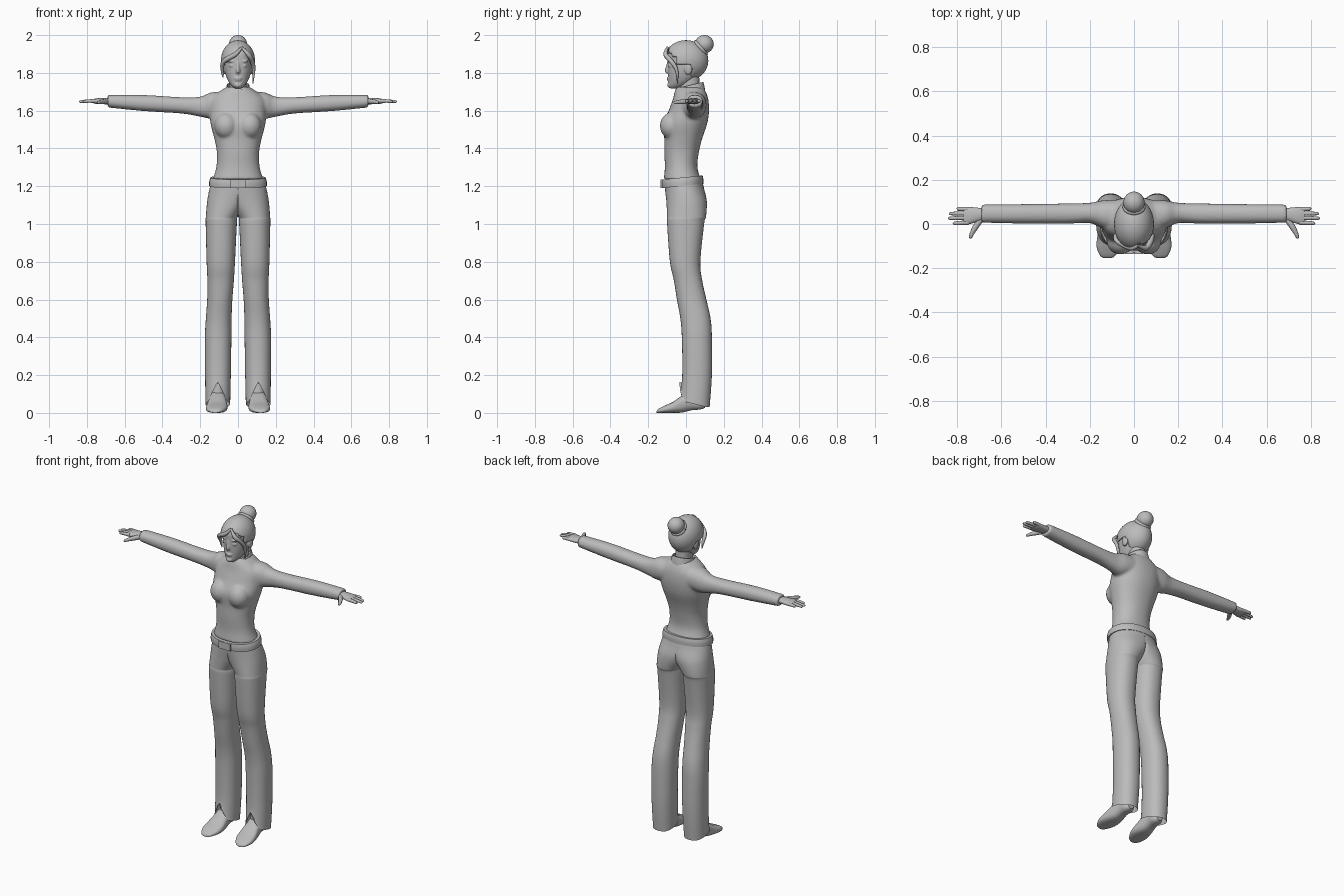
import bpy, bmesh, math
from mathutils import Vector, Matrix

if "Cube" in bpy.data.objects:
    bpy.data.objects.remove(bpy.data.objects["Cube"])

grey = bpy.data.materials.new("plain grey")
grey.diffuse_color = (0.5, 0.5, 0.5, 1)
grey.use_nodes = True
grey.node_tree.nodes["Principled BSDF"].inputs["Base Color"].default_value = grey.diffuse_color


def spline(keys, sub):
    """Smooth in-between values for a list of key tuples."""
    out = []
    for i in range(len(keys) - 1):
        a, b, c, d = (keys[max(0, min(len(keys) - 1, i + k))] for k in (-1, 0, 1, 2))
        for s in range(sub):
            t = s / sub
            out.append([0.5 * (2 * q + (r - p) * t + (2 * p - 5 * q + 4 * r - w) * t * t
                               + (3 * q - p - 3 * r + w) * t ** 3)
                        for p, q, r, w in zip(a, b, c, d)])
    return out + [list(keys[-1])]


def skin(bm, rings, cap=True):
    vs = [[bm.verts.new(p) for p in r] for r in rings]
    n = len(vs[0])
    for a, b in zip(vs, vs[1:]):
        for i in range(n):
            bm.faces.new((a[i], a[(i + 1) % n], b[(i + 1) % n], b[i]))
    if cap:
        bm.faces.new(vs[0])
        bm.faces.new(vs[-1])


def loft(bm, axis, keys, seg=36, sub=4, p=2.2, cap=True, warp=None):
    """Keys: position along axis, then low/high limits on the two other axes."""
    rings = []
    for t, a0, a1, b0, b1 in spline(keys, sub):
        ring = []
        for i in range(seg):
            w = 2 * math.pi * i / seg
            c, s = math.cos(w), math.sin(w)
            a = (a0 + a1) / 2 + (a1 - a0) / 2 * math.copysign(abs(c) ** (2 / p), c)
            b = (b0 + b1) / 2 + (b1 - b0) / 2 * math.copysign(abs(s) ** (2 / p), s)
            v = Vector({'x': (t, a, b), 'y': (a, t, b), 'z': (a, b, t)}[axis])
            ring.append(warp(v) if warp else v)
        rings.append(ring)
    skin(bm, rings, cap)


def sym(keys):
    return [(z, -r, r, f, b) for z, r, f, b in keys]


def ball(bm, c, r, seg=24):
    bmesh.ops.create_uvsphere(bm, u_segments=seg, v_segments=seg // 2 + 4, radius=1,
                              matrix=Matrix.Translation(c) @ Matrix.Diagonal((*r, 1)))


def tube(bm, keys, seg=10, sub=4):
    """Keys: x, y, z, radius."""
    pts = spline(keys, sub)
    rings = []
    for i, k in enumerate(pts):
        d = Vector(pts[min(i + 1, len(pts) - 1)][:3]) - Vector(pts[max(i - 1, 0)][:3])
        q = d.to_track_quat('Z', 'Y')
        rings.append([Vector(k[:3]) + q @ Vector((k[3] * math.cos(2 * math.pi * j / seg),
                      k[3] * math.sin(2 * math.pi * j / seg), 0)) for j in range(seg)])
    skin(bm, rings)


def finish(name, bm, mirror=False, voxel=0, solid=0):
    bmesh.ops.remove_doubles(bm, verts=bm.verts, dist=1e-5)
    bmesh.ops.recalc_face_normals(bm, faces=bm.faces)
    me = bpy.data.meshes.new(name)
    bm.to_mesh(me)
    bm.free()
    me.materials.append(grey)
    o = bpy.data.objects.new(name, me)
    bpy.context.collection.objects.link(o)
    bpy.ops.object.select_all(action='DESELECT')
    o.select_set(True)
    bpy.context.view_layer.objects.active = o
    bpy.ops.object.shade_smooth_by_angle(angle=math.radians(50))
    if mirror:
        o.modifiers.new("mirror", 'MIRROR').use_mirror_merge = False
    if solid:
        m = o.modifiers.new("thickness", 'SOLIDIFY')
        m.thickness = solid
    if voxel:
        m = o.modifiers.new("blend", 'REMESH')
        m.mode, m.voxel_size, m.use_smooth_shade = 'VOXEL', voxel, True
        m = o.modifiers.new("soften", 'SMOOTH')
        m.factor, m.iterations = 0.5, 4
    return o


# Sweater: torso, bust and sleeves blended together
bm = bmesh.new()
loft(bm, 'z', sym([(1.235, .135, -.118, .08), (1.30, .115, -.112, .06), (1.38, .112, -.115, .068),
                   (1.45, .125, -.115, .085), (1.53, .145, -.12, .112), (1.60, .15, -.092, .122),
                   (1.66, .145, -.07, .118), (1.70, .10, -.06, .105), (1.725, .062, -.05, .09)]))
for s in (-1, 1):
    ball(bm, (s * .062, -.076, 1.52), (.062, .062, .07))
    loft(bm, 'x', [(s * x, *r) for x, *r in [
        (.05, -.04, .11, 1.57, 1.70), (.14, -.02, .107, 1.558, 1.697), (.2, .004, .096, 1.568, 1.674),
        (.3, .002, .093, 1.585, 1.671), (.5, .002, .09, 1.598, 1.683), (.69, .006, .088, 1.617, 1.683)]])
finish("sweater", bm, voxel=.008)

# Collar, tilted up towards the back
bm = bmesh.new()
loft(bm, 'z', sym([(1.68, .074, -.07, .102), (1.705, .066, -.064, .098), (1.732, .06, -.058, .092)]), cap=False,
     warp=lambda v: Vector((v.x, v.y, v.z + .25 * (v.y - .01) - (.02 if v.y < -.04 and abs(v.x) < .02 else 0))))
finish("collar", bm, solid=.006)

# Belt and buckle
bm = bmesh.new()
loft(bm, 'z', sym([(1.203, .153, -.128, .092), (1.228, .152, -.13, .092), (1.248, .146, -.128, .088)]),
     warp=lambda v: Vector((v.x, v.y, v.z + .1 * v.y)))
finish("belt", bm)
bm = bmesh.new()
bmesh.ops.create_cube(bm, size=1, matrix=Matrix.Translation((0, -.127, 1.213)) @ Matrix.Diagonal((.08, .016, .044, 1)))
finish("buckle", bm)


# Trousers: flared legs meeting on the centre line, slit open at the front hem
def trouser_shape(v):
    hem = .065 - .25 * (v.y + .03)
    if v.y < .03:
        hem = max(hem, .05 + .115 * (1 - abs(v.x - .108) / .056))
    return Vector((max(v.x, 0), v.y, max(v.z, hem if v.z < .2 else 0)))


bm = bmesh.new()
loft(bm, 'z', [(1.235, -.135, .135, -.115, .085), (1.19, -.148, .15, -.112, .095), (1.12, -.07, .163, -.104, .11),
               (1.04, .0, .17, -.1, .106), (1.0, .006, .171, -.1, .096), (.8, .016, .166, -.085, .076),
               (.7, .022, .162, -.064, .086), (.6, .03, .163, -.048, .108), (.5, .034, .17, -.03, .13),
               (.4, .035, .175, -.022, .137), (.2, .038, .174, -.02, .137), (.03, .042, .172, -.034, .125)],
     seg=48, sub=8, cap=False, warp=trouser_shape)
finish("trousers", bm, mirror=True)

# Shoes with ankles
bm = bmesh.new()
loft(bm, 'y', [(-.155, .105, .135, .0, .01), (-.145, .086, .152, .0, .022), (-.11, .064, .168, .0, .04),
               (-.07, .056, .168, .0, .058), (-.02, .06, .158, .002, .092), (.03, .066, .148, .014, .12),
               (.075, .068, .142, .018, .1), (.1, .085, .125, .026, .08)], p=2.6)
loft(bm, 'z', [(.06, .068, .146, -.005, .085), (.12, .07, .142, .0, .085), (.22, .068, .144, .0, .09)])
finish("shoes", bm, mirror=True)

# Hands: palm, four fingers and a thumb
bm = bmesh.new()
loft(bm, 'x', [(.67, .02, .07, 1.634, 1.668), (.71, .01, .074, 1.634, 1.668), (.75, -.002, .077, 1.636, 1.665),
               (.772, .0, .074, 1.641, 1.66)], seg=20)
for y0, y1, tip in ((.006, .003, .82), (.028, .026, .84), (.048, .047, .836), (.067, .07, .803)):
    tube(bm, [(.75, y0, 1.651, .010), (.79, (y0 + y1) / 2, 1.651, .0095), (tip - .006, y1, 1.648, .007),
              (tip, y1, 1.647, .002)])
tube(bm, [(.695, .02, 1.648, .014), (.718, -.015, 1.647, .013), (.733, -.042, 1.645, .010),
          (.74, -.06, 1.643, .007), (.741, -.066, 1.643, .002)])
finish("hands", bm, mirror=True)

# Neck
bm = bmesh.new()
loft(bm, 'z', sym([(1.66, .052, -.04, .08), (1.72, .045, -.035, .072), (1.78, .046, -.035, .07)]))
finish("neck", bm)

# Head with nose, lips, eyes and ears blended in
bm = bmesh.new()
loft(bm, 'z', sym([(1.718, .018, -.085, -.045), (1.733, .036, -.093, .0), (1.76, .054, -.093, .04),
                   (1.80, .068, -.095, .075), (1.85, .074, -.097, .09), (1.90, .075, -.095, .09),
                   (1.94, .06, -.07, .07), (1.96, .03, -.03, .035)]))
tube(bm, [(0, -.094, 1.86, .006), (0, -.098, 1.835, .008), (0, -.101, 1.812, .012), (0, -.092, 1.80, .008)])
ball(bm, (0, -.092, 1.771), (.022, .010, .006))
ball(bm, (0, -.091, 1.762), (.019, .009, .006))
ball(bm, (0, -.086, 1.735), (.02, .014, .014))
for s in (-1, 1):
    ball(bm, (s * .031, -.082, 1.838), (.016, .012, .008))
    ball(bm, (s * .032, -.083, 1.862), (.024, .014, .007))
    ball(bm, (s * .077, .012, 1.822), (.011, .022, .032))
finish("head", bm, voxel=.004)


# Hair cap, trimmed along the hairline and parted fringe
def hairline(v):
    if v.y > .03:
        return 1.772
    if v.y > -.05:
        return 1.845
    return 1.935 - .9 * abs(v.x - .02)


bm = bmesh.new()
ball(bm, (0, 0, 1.865), (.09, .118, .108), 56)
bmesh.ops.delete(bm, geom=[f for f in bm.faces if f.calc_center_median().z < hairline(f.calc_center_median())],
                 context='FACES')
finish("hair", bm, solid=.008)

# Loose side strands
bm = bmesh.new()
for s, low in ((1, 1.745), (-1, 1.775)):
    tube(bm, [(.02, -.098, 1.935, .006), (.02 + s * .035, -.108, 1.897, .012), (s * .076, -.077, 1.86, .012),
              (s * .083, -.05, 1.815, .009), (s * .079, -.045, low, .002)])
finish("hair_strands", bm)

# Bun with a wrapped base
bm = bmesh.new()
ball(bm, (0, .097, 1.952), (.048, .05, .048))
d = Vector((0, .75, .66))
q = d.to_track_quat('Z', 'Y')
tube(bm, [(*(Vector((0, .078, 1.932)) + q @ Vector((.042 * math.cos(a), .042 * math.sin(a), 0))), .01)
          for a in [i * math.pi / 8 for i in range(17)]], sub=2)
finish("hair_bun", bm)
